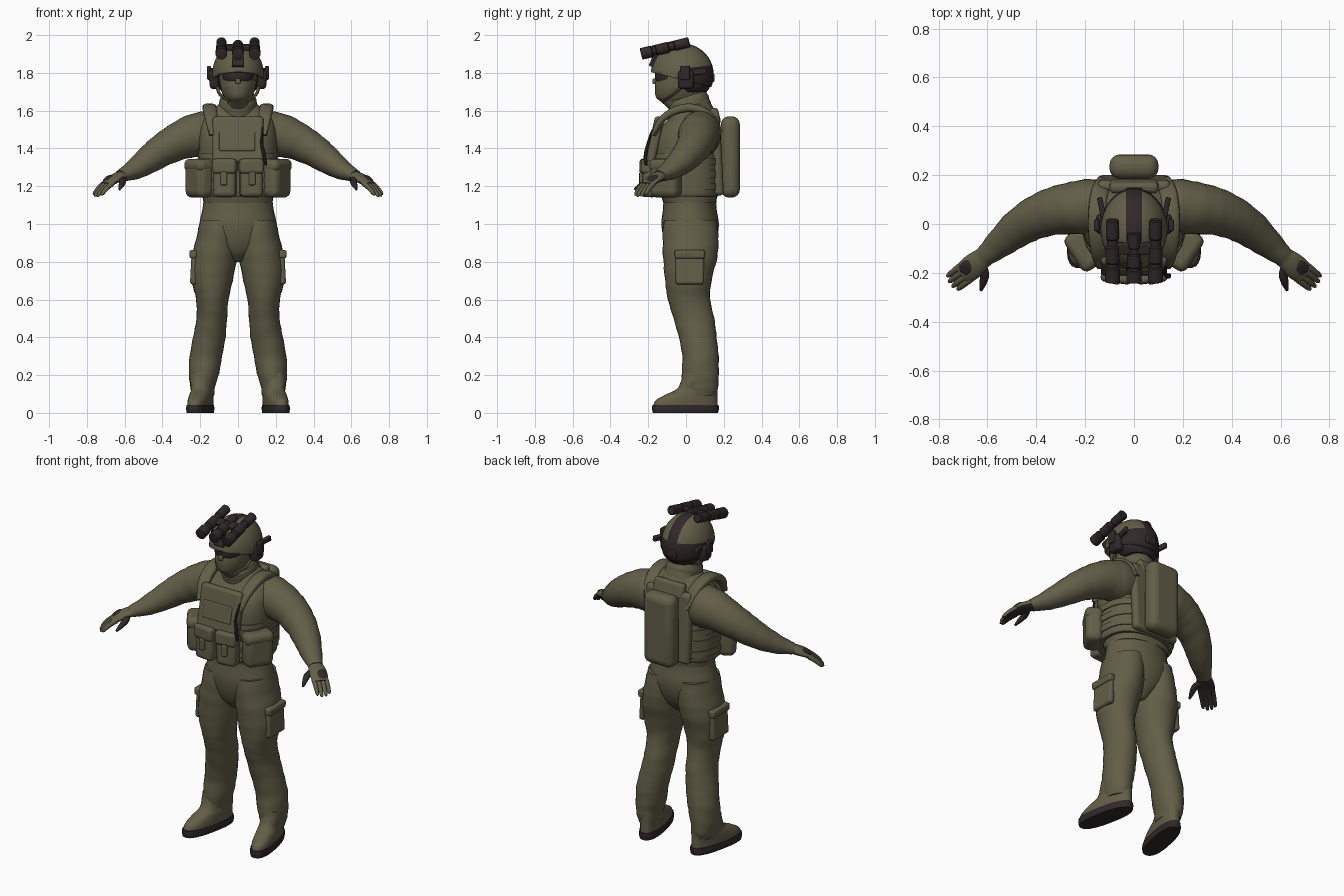
import bpy, bmesh, math
from mathutils import Vector, Matrix, Euler


def material(name, rgb):
    m = bpy.data.materials.new(name)
    m.diffuse_color = (*rgb, 1)
    return m


MATS = [material("olive cloth", (0.122, 0.112, 0.064)),
        material("dark rubber", (0.030, 0.021, 0.022))]
OLIVE, DARK = 0, 1


def finish(name, bm, mat=OLIVE, mirror=False, bevel=0, rule=None, angle=40):
    bmesh.ops.recalc_face_normals(bm, faces=bm.faces)
    bm.normal_update()
    for f in bm.faces:
        f.smooth = True
        f.material_index = rule(f) if rule else mat
    me = bpy.data.meshes.new(name)
    bm.to_mesh(me)
    bm.free()
    for m in MATS:
        me.materials.append(m)
    me.set_sharp_from_angle(angle=math.radians(angle))
    ob = bpy.data.objects.new(name, me)
    bpy.context.collection.objects.link(ob)
    if bevel:
        b = ob.modifiers.new("bevel", 'BEVEL')
        b.width, b.segments = bevel, 4
    if mirror:
        ob.modifiers.new("mirror", 'MIRROR')
    return ob


def spline(rows, sub):
    """Smooth interpolation through rows of numbers."""
    out = []
    for i in range(len(rows) - 1):
        p = [rows[max(0, min(len(rows) - 1, i + k))] for k in (-1, 0, 1, 2)]
        for j in range(sub):
            t = j / sub
            out.append([0.5 * (2 * b + (c - a) * t + (2 * a - 5 * b + 4 * c - d) * t * t
                               + (3 * b - a - 3 * c + d) * t ** 3) for a, b, c, d in zip(*p)])
    return out + [list(rows[-1])]


def loft(name, rows, path=False, n=28, sub=4, power=2, wrinkle=0, xf=None, **kw):
    """Skin of rings; each row is x, y, z, half width, half depth."""
    rows = spline(rows, sub)
    bm = bmesh.new()
    rings = []
    for i, (x, y, z, a, b) in enumerate(rows):
        side, up = Vector((1, 0, 0)), Vector((0, 1, 0))
        if path:
            t = Vector(rows[min(i + 1, len(rows) - 1)][:3]) - Vector(rows[max(i - 1, 0)][:3])
            t.normalize()
            side = t.cross(Vector((0, 0, 1))).normalized()
            up = side.cross(t)
        ring = []
        for k in range(n):
            w = math.tau * k / n
            c, s = math.cos(w), math.sin(w)
            fold = 1 + wrinkle * math.sin(1.9 * i + 2 * math.sin(w + 0.3 * i))
            p = Vector((x, y, z))
            p += side * (a * fold * math.copysign(abs(c) ** (2 / power), c))
            p += up * (b * fold * math.copysign(abs(s) ** (2 / power), s))
            ring.append(bm.verts.new(xf @ p if xf else p))
        rings.append(ring)
    for r, q in zip(rings, rings[1:]):
        for k in range(n):
            bm.faces.new((r[k], r[(k + 1) % n], q[(k + 1) % n], q[k]))
    bm.faces.new(rings[0])
    bm.faces.new(rings[-1])
    return finish(name, bm, **kw)


def box(name, loc, size, rot=(0, 0, 0), bevel=0.01, **kw):
    bm = bmesh.new()
    bmesh.ops.create_cube(bm, size=1)
    m = Matrix.Translation(loc) @ Euler([math.radians(r) for r in rot]).to_matrix().to_4x4()
    bm.transform(m @ Matrix.Diagonal((*size, 1)))
    return finish(name, bm, bevel=bevel, **kw)


# Trousers
loft("trouser_leg", [(.185, .065, .09, .058, .09), (.187, .075, .14, .066, .095),
                     (.180, .075, .21, .080, .098), (.170, .077, .30, .086, .096),
                     (.152, .062, .40, .086, .100), (.139, .042, .50, .081, .108),
                     (.136, .016, .60, .086, .112), (.136, .012, .70, .108, .123),
                     (.125, .022, .82, .119, .143), (.110, .024, .92, .112, .148),
                     (.100, .022, 1.02, .100, .140)], wrinkle=.013, mirror=True)
loft("trouser_hips", [(0, .02, .80, .04, .06), (0, .02, .85, .11, .11), (0, .022, .92, .19, .14),
                      (0, .022, 1.0, .204, .152), (0, .02, 1.08, .188, .142),
                      (0, .02, 1.16, .18, .138)])
box("cargo_pocket", (.232, .02, .765), (.036, .15, .17), (0, -3, 0), .014, mirror=True)
box("cargo_flap", (.236, .02, .84), (.042, .16, .045), (0, 4, 0), .012, mirror=True)

# Boots, toes turned out
turn = Matrix.Translation((.178, .1, 0)) @ Matrix.Rotation(math.radians(12), 4, 'Z')
loft("boot_sole", [(0, -.105, 0, .058, .176), (0, -.105, .02, .061, .181), (0, -.105, .042, .059, .179)],
     sub=2, power=2.5, xf=turn, mat=DARK, mirror=True)
loft("boot_upper", [(0, -.105, .035, .057, .174), (0, -.100, .065, .057, .168),
                    (0, -.075, .095, .056, .142), (0, -.043, .125, .056, .110),
                    (.005, -.03, .17, .062, .098), (.005, -.03, .21, .06, .09)],
     power=2.3, xf=turn, mirror=True)

# Jacket body, hem and collar
loft("jacket_body", [(0, .02, 1.11, .182, .14), (0, .015, 1.16, .19, .15), (0, 0, 1.25, .203, .165),
                     (0, 0, 1.4, .21, .172), (0, .01, 1.49, .205, .16), (0, .03, 1.55, .19, .128),
                     (0, .035, 1.59, .155, .105), (0, .03, 1.635, .10, .085)], power=2.3)
loft("collar", [(0, .045, 1.54, .14, .125), (0, .033, 1.58, .117, .117), (0, .022, 1.615, .102, .112),
                (0, .012, 1.65, .099, .11), (0, .004, 1.675, .09, .10)], path=True, wrinkle=.012)

# Sleeves
loft("sleeve", [(.08, .07, 1.475, .10, .10), (.17, .072, 1.475, .112, .122),
                (.25, .065, 1.462, .107, .112), (.33, .052, 1.43, .098, .098),
                (.41, .022, 1.385, .087, .085), (.48, -.022, 1.335, .076, .072),
                (.55, -.08, 1.288, .06, .054), (.605, -.127, 1.262, .044, .036),
                (.62, -.14, 1.254, .042, .032)], path=True, wrinkle=.016, mirror=True)


# Gloves: dark palm side, olive back
def palm(f):
    return DARK if f.normal.z < -.45 else OLIVE


loft("glove_hand", [(.60, -.125, 1.262, .034, .025), (.635, -.152, 1.248, .046, .026),
                    (.67, -.182, 1.230, .050, .022), (.70, -.208, 1.207, .044, .016)],
     path=True, n=20, rule=palm, mirror=True)
for i, (off, reach) in enumerate(((-.034, .88), (-.012, 1), (.012, 1.02), (.034, .92))):
    base = Vector((.685, -.195, 1.217)) + off * Vector((-.65, -.76, 0))
    steps = [base + reach * f * Vector((.066, -.052, -.07 * (.6 + .4 * f))) for f in (0, .5, .9, 1)]
    loft("glove_finger", [(*p, r, r) for p, r in zip(steps, (.014, .013, .010, .004))],
         path=True, n=10, sub=2, rule=palm, mirror=True)
loft("glove_thumb", [(.625, -.165, 1.242, .018, .018), (.612, -.205, 1.225, .019, .017),
                     (.618, -.24, 1.205, .015, .014), (.627, -.272, 1.183, .006, .006)],
     path=True, n=12, mat=DARK, mirror=True)
loft("knuckle_guard", [(.663, -.158, 1.256, .018, .004), (.675, -.172, 1.249, .03, .009),
                       (.695, -.192, 1.232, .028, .008), (.703, -.20, 1.223, .016, .004)],
     path=True, n=16, mat=DARK, mirror=True)

# Plate carrier with waist bands
loft("carrier_waist", [(0, 0, 1.145, .205, .168), (0, 0, 1.17, .213, .177), (0, 0, 1.3, .213, .18),
                       (0, 0, 1.375, .208, .176)], power=2.6)
for z in (1.20, 1.265, 1.33):
    loft("waist_band", [(0, 0, z - .018, .219, .185), (0, 0, z + .018, .219, .185)], sub=1, power=2.6)
box("chest_plate", (0, -.165, 1.445), (.27, .05, .25), (-12, 0, 0), .018)
box("chest_panel", (-.005, -.188, 1.435), (.19, .02, .10), (-12, 0, 0), .006)
box("back_plate", (0, .165, 1.36), (.30, .05, .42), (3, 0, 0), .022)
box("back_yoke", (0, .155, 1.57), (.20, .045, .09), (14, 0, 0), .018)
loft("shoulder_strap", [(.125, -.168, 1.47, .03, .012), (.14, -.125, 1.555, .034, .018),
                        (.150, -.04, 1.607, .037, .022), (.150, .05, 1.612, .037, .022),
                        (.14, .13, 1.57, .036, .018), (.12, .175, 1.48, .032, .012)],
     path=True, n=16, power=3, mirror=True)

# Pouches with flaps and tabs
box("front_pouch", (.07, -.193, 1.242), (.122, .08, .2), (-2, 0, 7), .024, mirror=True)
box("front_pouch_flap", (.07, -.199, 1.305), (.128, .085, .08), (-2, 0, 7), .018, mirror=True)
box("pouch_tab", (.075, -.238, 1.24), (.034, .018, .07), (0, 0, 7), .007, mirror=True)
box("side_pouch", (.205, -.105, 1.242), (.10, .165, .205), (0, 0, -33), .036, mirror=True)
box("side_pouch_flap", (.206, -.106, 1.31), (.104, .17, .07), (0, 0, -33), .03, mirror=True)

# Backpack
box("backpack", (0, .235, 1.355), (.20, .10, .43), (0, 0, 0), .042)
box("backpack_panel", (0, .277, 1.35), (.13, .016, .32), (0, 0, 0), .007)

# Radio cable on the chest
loft("radio_cable", [(.125, -.14, 1.55, .006, .006), (.13, -.18, 1.49, .006, .006),
                     (.125, -.20, 1.43, .008, .008), (.14, -.215, 1.36, .01, .01),
                     (.145, -.21, 1.31, .008, .008)], path=True, n=8, mat=DARK)

# Masked head and visor
loft("masked_head", [(0, .005, 1.60, .07, .085), (0, -.03, 1.645, .062, .10), (0, -.04, 1.67, .074, .118),
                     (0, -.04, 1.71, .090, .125), (0, -.035, 1.75, .096, .128),
                     (0, -.03, 1.80, .098, .118), (0, -.03, 1.86, .08, .10)])
loft("visor", [(0, -.08, 1.748, .07, .074), (0, -.08, 1.765, .084, .084), (0, -.08, 1.80, .086, .083),
               (0, -.08, 1.818, .08, .078)], sub=2, mat=DARK)
box("visor_bridge", (0, -.163, 1.755), (.026, .03, .03), (0, 0, 0), .008)

# Helmet shell with dark crown stripe and rear shell
bm = bmesh.new()
bmesh.ops.create_uvsphere(bm, u_segments=40, v_segments=26, radius=1)
bm.transform(Matrix.Translation((0, -.02, 1.79)) @ Matrix.Diagonal((.137, .167, .166, 1))
             @ Matrix.Rotation(math.pi / 2, 4, 'Y'))


def cut(co, no, clear=False):
    bmesh.ops.bisect_plane(bm, geom=bm.verts[:] + bm.edges[:] + bm.faces[:], plane_co=co,
                           plane_no=no, clear_inner=clear)


cut((0, -.19, 1.805), (0, .25, 1), True)
cut((0, 0, 1.825), (0, -.12, 1))
cut((0, .0, 0), (0, 1, 0))


def shell(f):
    c = f.calc_center_median()
    stripe = abs(c.x) < .036 and c.y > -.06
    rear = c.y > 0 and c.z < 1.825 + .12 * c.y
    return DARK if stripe or rear else OLIVE


helmet = finish("helmet", bm, rule=shell)
rim = helmet.modifiers.new("thickness", 'SOLIDIFY')
rim.thickness = .012
loft("nape_pad", [(0, .035, 1.70, .085, .075), (0, .03, 1.73, .11, .098), (0, .02, 1.78, .118, .11)],
     mat=DARK)

# Headset and helmet rails
box("ear_cup", (.128, 0, 1.765), (.05, .085, .10), (0, 6, 0), .02, mat=DARK, mirror=True)
box("ear_cup_cover", (.153, -.005, 1.80), (.022, .05, .075), (0, 0, 0), .008, mat=DARK, mirror=True)
box("side_rail", (.128, .045, 1.805), (.022, .13, .032), (6, 0, -12), .007, mat=DARK, mirror=True)
box("rear_dial", (0, .135, 1.775), (.07, .03, .05), (0, 0, 0), .01, mat=DARK)
loft("chin_strap", [(.112, -.02, 1.73, .01, .01), (.095, -.07, 1.685, .009, .007),
                    (.05, -.12, 1.652, .009, .006)], path=True, n=8, mirror=True)


# Night vision tubes on a front mount
def tube(name, x, start, mirror):
    a, b = Vector((x, start, 1.964 - .26 * (.02 - start))), Vector((x, -.238, 1.900))
    prof = ((0, .022), (.02, .027), (.3, .027), (.32, .022), (.42, .022), (.44, .029),
            (.68, .029), (.70, .024), (.76, .024), (.78, .031), (.99, .031), (1, .024))
    loft(name, [(*a.lerp(b, t), r, r) for t, r in prof], path=True, n=20, sub=1,
         mat=DARK, mirror=mirror)


tube("goggle_tube", .088, .018, True)
tube("goggle_centre_tube", 0, -.035, False)
box("goggle_bridge", (0, -.10, 1.935), (.18, .05, .026), (14, 0, 0), .008, mat=DARK)
box("goggle_arm", (0, -.155, 1.895), (.04, .04, .07), (-20, 0, 0), .008, mat=DARK)
box("goggle_mount", (0, -.172, 1.858), (.066, .032, .055), (-24, 0, 0), .008, mat=DARK)
